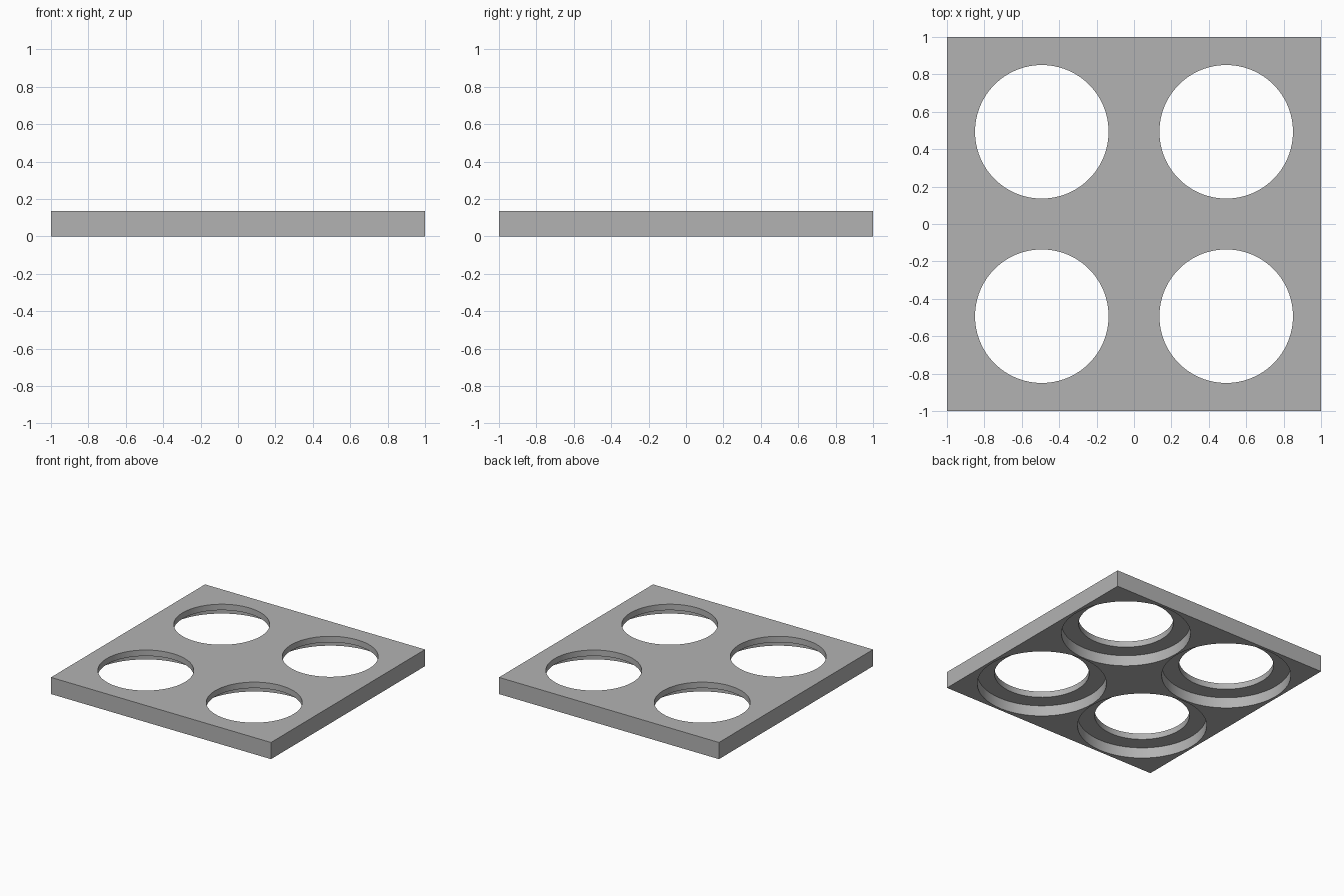
import bpy
import bmesh
import math
from mathutils import Matrix

THICK = 0.137        # plate thickness
BORE_DEPTH = 0.088   # depth of the wide recess underneath
HOLE_R = 0.357
BORE_R = 0.486
SPACING = 0.493      # hole centre offset from the middle
SEGMENTS = 96

cube = bpy.data.objects.get("Cube")
if cube:
    bpy.data.objects.remove(cube, do_unlink=True)

grey = bpy.data.materials.new("plain_grey")
grey.use_nodes = True
colour = (0.45, 0.45, 0.45, 1)
grey.diffuse_color = colour
grey.node_tree.nodes["Principled BSDF"].inputs["Base Color"].default_value = colour


def make_object(name, bm):
    mesh = bpy.data.meshes.new(name)
    bm.to_mesh(mesh)
    bm.free()
    mesh.materials.append(grey)
    obj = bpy.data.objects.new(name, mesh)
    bpy.context.collection.objects.link(obj)
    return obj


def stepped_cutter(bm, x, y):
    """Revolve a stepped profile: wide recess below, narrower hole above."""
    profile = [(0, -0.1), (BORE_R, -0.1), (BORE_R, BORE_DEPTH),
               (HOLE_R, BORE_DEPTH), (HOLE_R, THICK + 0.1), (0, THICK + 0.1)]
    verts = [bm.verts.new((x + r, y, z)) for r, z in profile]
    edges = [bm.edges.new(pair) for pair in zip(verts, verts[1:])]
    bmesh.ops.spin(bm, geom=verts + edges, cent=(x, y, 0), axis=(0, 0, 1),
                   angle=math.tau, steps=SEGMENTS, use_merge=True)


# Square plate
bm = bmesh.new()
bmesh.ops.create_cube(bm, size=1, matrix=Matrix.Translation((0, 0, THICK / 2))
                      @ Matrix.Diagonal((2, 2, THICK, 1)))
plate = make_object("holder_plate", bm)

# Four stepped hole cutters in one mesh
bm = bmesh.new()
for sx in (-1, 1):
    for sy in (-1, 1):
        stepped_cutter(bm, sx * SPACING, sy * SPACING)
bmesh.ops.remove_doubles(bm, verts=bm.verts, dist=0.0001)
bmesh.ops.recalc_face_normals(bm, faces=bm.faces)
cutter = make_object("hole_cutter", bm)
cutter.hide_render = True

# Cut the holes and keep the result
cut = plate.modifiers.new("holes", "BOOLEAN")
cut.operation = "DIFFERENCE"
cut.solver = "EXACT"
cut.object = cutter
bpy.ops.object.select_all(action="DESELECT")
plate.select_set(True)
bpy.context.view_layer.objects.active = plate
bpy.ops.object.modifier_apply(modifier=cut.name)
bpy.data.objects.remove(cutter, do_unlink=True)

# Smooth round walls, crisp rims
bpy.ops.object.shade_smooth_by_angle(angle=math.radians(30))
